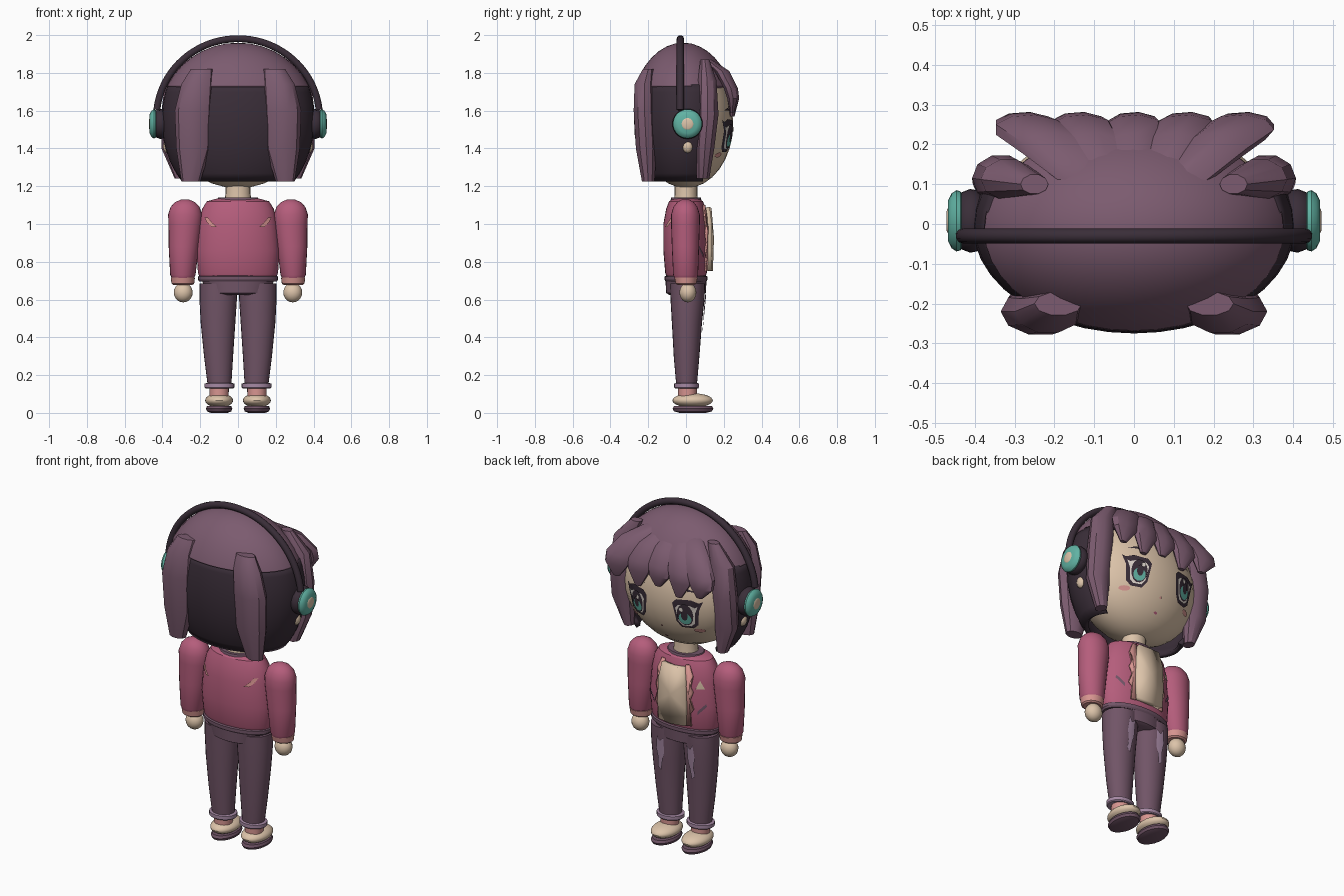
import bpy, bmesh
from math import sin, cos, pi, sqrt, radians
from mathutils import Matrix

if "Cube" in bpy.data.objects:
    bpy.data.objects.remove(bpy.data.objects["Cube"], do_unlink=True)


def material(name, r, g, b):
    m = bpy.data.materials.new(name)
    m.use_nodes = True
    m.diffuse_color = (r, g, b, 1)
    m.node_tree.nodes["Principled BSDF"].inputs["Base Color"].default_value = (r, g, b, 1)
    return m


PLUM = material("plum hair", .2, .105, .16)
DARK = material("dark plum", .042, .027, .04)
PINK = material("jacket pink", .46, .11, .2)
CREAM = material("cream skin", .72, .55, .4)
TEAL = material("teal", .12, .45, .37)
LILAC = material("lilac", .38, .25, .37)
SALMON = material("salmon", .68, .3, .28)
PANTS = material("trouser plum", .165, .09, .135)
WHITE = material("eye white", .75, .68, .62)
SIDES = (("left", 1), ("right", -1))


def finish(bm, name, mat):
    me = bpy.data.meshes.new(name)
    bm.to_mesh(me)
    bm.free()
    me.materials.append(mat)
    ob = bpy.data.objects.new(name, me)
    bpy.context.collection.objects.link(ob)
    return ob


def thicken(ob, amount):
    ob.modifiers.new("thickness", "SOLIDIFY").thickness = amount


def loft(name, rings, mat, n=20, s=1):
    """Skin horizontal ellipses given as (x, y, z, rx, ry)."""
    bm = bmesh.new()
    loops = [[bm.verts.new((s * x + rx * cos(2 * pi * i / n), y + ry * sin(2 * pi * i / n), z))
              for i in range(n)] for x, y, z, rx, ry in rings]
    for a, b in zip(loops, loops[1:]):
        for i in range(n):
            bm.faces.new((a[i], a[i - 1], b[i - 1], b[i]))
    bm.faces.new(loops[0])
    bm.faces.new(loops[-1])
    bmesh.ops.recalc_face_normals(bm, faces=bm.faces)
    return finish(bm, name, mat)


def ball(name, c, r, mat, cuts=(), seg=32):
    """Ellipsoid, trimmed open by planes (point, normal)."""
    bm = bmesh.new()
    bmesh.ops.create_uvsphere(bm, u_segments=seg, v_segments=seg // 2, radius=1)
    bm.transform(Matrix.Translation(c) @ Matrix.Diagonal((*r, 1)))
    for co, no in cuts:
        bmesh.ops.bisect_plane(bm, geom=bm.verts[:] + bm.edges[:] + bm.faces[:],
                               plane_co=co, plane_no=no, clear_outer=True)
    return finish(bm, name, mat)


def on_rings(rings, s=1, side=1):
    """Depth of a lofted surface at (x, z)."""
    def depth(x, z):
        for a, b in zip(rings, rings[1:]):
            if a[2] <= z <= b[2]:
                t = (z - a[2]) / (b[2] - a[2])
                cx, cy, _, rx, ry = [p + (q - p) * t for p, q in zip(a, b)]
                return cy + side * ry * sqrt(max(0, 1 - ((x - s * cx) / rx) ** 2))
        return 0
    return depth


def on_face(x, z):
    return .25 * sqrt(max(0, 1 - (x / .37) ** 2 - ((z - 1.53) / .34) ** 2))


def plate(name, pts, depth, off, mat, side=1):
    """Thin patch that follows a surface, fanned from its centre."""
    bm = bmesh.new()
    put = lambda x, z: bm.verts.new((x, depth(x, z) + side * off, z))
    hub = put(sum(p[0] for p in pts) / len(pts), sum(p[1] for p in pts) / len(pts))
    rim = [put(*p) for p in pts]
    for i in range(len(rim)):
        f = bm.faces.new((hub, rim[i - 1], rim[i]))
        f.normal_update()
        if f.normal.y * side < 0:
            f.normal_flip()
    return finish(bm, name, mat)


def oval(cx, cz, rx, rz, n=14):
    return [(cx + rx * cos(2 * pi * i / n), cz + rz * sin(2 * pi * i / n)) for i in range(n)]


# Head and hair mass
ball("head", (0, 0, 1.53), (.37, .25, .34), CREAM)
thicken(ball("hair_top", (0, -.015, 1.55), (.42, .283, .41), PLUM, [((0, 0, 1.73), (0, 0, -1))], 40), .03)
thicken(ball("hair_back", (0, -.005, 1.55), (.405, .27, .48), DARK,
             [((0, 0, 1.74), (0, 0, 1)), ((0, 0, 1.225), (0, 0, -1)), ((0, .09, 0), (0, 1, 0))], 40), .025)

# Chunky locks
back_lock = [(.19, -.2, 1.82, .06, .03), (.215, -.22, 1.74, .085, .055), (.235, -.22, 1.6, .1, .06),
             (.235, -.21, 1.4, .092, .058), (.25, -.2, 1.225, .05, .035)]
side_lock = [(.25, .1, 1.87, .035, .025), (.315, .112, 1.76, .07, .052), (.335, .115, 1.58, .072, .06),
             (.335, .1, 1.4, .07, .052), (.305, .09, 1.24, .03, .035)]
for word, s in SIDES:
    loft(word + "_back_lock", back_lock, PLUM, 10, s)
    loft(word + "_side_lock", side_lock, PLUM, 10, s)
bangs = ((-.27, .09, 1.62), (-.135, .085, 1.59), (0, .08, 1.62), (.13, .085, 1.59), (.27, .09, 1.61))
for i, (x, w, tip) in enumerate(bangs):
    loft("fringe_lock_%d" % (i + 1),
         [(x * .45, .105, 1.875, w * .6, .025), (x * .75, .19, 1.81, w * .9, .04),
          (x * .97, .237, 1.72, w, .038), (x * 1.02, .25, 1.665, w * .85, .032),
          (x + .01, .245, tip - .02, .02, .012)], PLUM, 9)

# Headphones and ears
curve = bpy.data.curves.new("headband", "CURVE")
curve.dimensions = "3D"
curve.bevel_depth = .019
curve.bevel_resolution = 3
curve.use_fill_caps = True
spline = curve.splines.new("POLY")
spline.points.add(40)
for i, p in enumerate(spline.points):
    a = radians(6 + 168 * i / 40)
    p.co = (.432 * cos(a), -.03, 1.56 + .421 * sin(a), 1)
curve.materials.append(DARK)
bpy.context.collection.objects.link(bpy.data.objects.new("headband", curve))


def disc(name, s, x0, x1, r, mat):
    t = x1 - x0
    ob = loft(name, [(0, 0, 0, r * .8, r * .8), (0, 0, t * .2, r * .96, r * .96), (0, 0, t * .45, r, r),
                     (0, 0, t * .75, r * .9, r * .9), (0, 0, t, r * .65, r * .65)], mat, 28)
    ob.rotation_euler = (0, s * pi / 2, 0)
    ob.location = (s * x0, .008, 1.53)


for word, s in SIDES:
    disc(word + "_ear_cushion", s, .38, .45, .08, DARK)
    disc(word + "_ear_cup", s, .428, .468, .077, TEAL)
    disc(word + "_ear_cup_centre", s, .455, .471, .037, CREAM)
    ball(word + "_ear_lobe", (s * .375, .008, 1.41), (.022, .028, .034), CREAM, seg=16)

# Face
for word, s in SIDES:
    eye = [(-.072, .06), (-.05, .085), (.03, .09), (.07, .075), (.09, .085), (.07, .03), (.058, -.06),
           (.03, -.085), (-.03, -.085), (-.055, -.05)]
    cx, cz = .155, 1.465
    at = lambda pts: [(s * (cx + x), cz + z) for x, z in pts]
    plate(word + "_eye_outline", at(eye), on_face, .005, DARK)
    plate(word + "_eye_white", at([(x * .74, z * .74 - .008) for x, z in eye]), on_face, .008, WHITE)
    plate(word + "_iris_rim", at(oval(0, 0, .044, .066)), on_face, .011, DARK)
    plate(word + "_iris", at(oval(0, -.022, .034, .036)), on_face, .014, TEAL)
    plate(word + "_pupil", at(oval(0, 0, .018, .032)), on_face, .017, DARK)
    plate(word + "_eye_glint", at(oval(-.015, .035, .012, .014, 8)), on_face, .019, WHITE)
    plate(word + "_brow", at([(-.06, .125), (.01, .15), (.06, .135), (.01, .137)]), on_face, .005, DARK)
    plate(word + "_blush", oval(s * .21, 1.365, .028, .013), on_face, .005, SALMON)
plate("nose", oval(0, 1.36, .007, .007, 8), on_face, .005, SALMON)
plate("mouth", oval(0, 1.285, .012, .006, 8), on_face, .005, PINK)

# Torso and jacket
torso = [(0, 0, .715, .2, .1), (0, 0, .74, .212, .11), (0, -.002, .86, .22, .118), (0, -.002, 1, .207, .118),
         (0, 0, 1.08, .19, .105), (0, 0, 1.12, .165, .09), (0, 0, 1.135, .11, .07)]
loft("jacket", torso, PINK, 32)
loft("neck", [(0, 0, 1.1, .075, .065), (0, 0, 1.16, .066, .06), (0, 0, 1.24, .066, .06)], CREAM)
loft("collar", [(0, 0, 1.115, .12, .085), (0, 0, 1.14, .105, .078), (0, 0, 1.14, .08, .068)], PANTS)
chest, spine = on_rings(torso), on_rings(torso, 1, -1)
thicken(plate("shirt_front", [(-.085, .755), (0, .75), (.085, .755), (.09, .86), (.085, 1), (.07, 1.09),
                              (0, 1.085), (-.07, 1.09), (-.085, 1), (-.09, .86)], chest, .032, CREAM), .04)
for word, s in SIDES:
    edge = [(.08, .75), (.11, .75), (.105, .82), (.125, .85), (.106, .9), (.122, .95), (.102, 1),
            (.115, 1.04), (.09, 1.1), (.07, 1.1), (.08, 1)]
    thicken(plate(word + "_frayed_edge", [(s * x, z) for x, z in edge], chest, .013, SALMON), .009)
    plate(word + "_jacket_slash", [(s * .14, .82), (s * .185, .87), (s * .18, .885), (s * .14, .84)],
          chest, .006, PANTS)
    plate(word + "_back_slash", [(s * .113, .985), (s * .14, .985), (s * .165, 1.01), (s * .177, 1.035),
                                 (s * .158, 1.033), (s * .14, 1.01)], spine, .009, SALMON, -1)
plate("chest_badge", [(-.13, .97), (-.175, .97), (-.15, 1.02)], chest, .008, CREAM)

# Arms
sleeve = [(.292, -.002, .715, .058, .06), (.292, -.002, .73, .067, .066), (.287, -.003, .88, .08, .072),
          (.28, -.003, 1.0, .088, .076), (.28, -.003, 1.05, .09, .076), (.28, -.003, 1.09, .077, .064),
          (.28, -.003, 1.115, .054, .045), (.28, -.003, 1.13, .02, .018)]
for word, s in SIDES:
    loft(word + "_sleeve", sleeve, PINK, 24, s)
    loft(word + "_cuff", [(.292, 0, .678, .052, .045), (.292, 0, .685, .06, .055),
                          (.292, 0, .718, .064, .062)], SALMON, 24, s)
    ball(word + "_hand", (s * .29, .01, .637), (.05, .045, .052), CREAM, seg=20)

# Trousers, socks and shoes
loft("waistband", [(0, 0, .695, .205, .107), (0, 0, .705, .212, .114), (0, 0, .722, .212, .114),
                   (0, 0, .728, .2, .1)], PANTS, 32)
loft("hips", [(0, 0, .625, .1, .09), (0, 0, .635, .165, .106), (0, 0, .7, .19, .108)], PANTS, 28)
leg = [(.098, .003, .15, .063, .055), (.103, .003, .3, .077, .068), (.106, .005, .48, .092, .08),
       (.105, .008, .6, .099, .09), (.104, .008, .685, .1, .093)]
for word, s in SIDES:
    loft(word + "_trouser_leg", leg, PANTS, 24, s)
    shin = on_rings(leg, s)
    tear = [(.075, .63), (.1, .61), (.115, .64), (.125, .56), (.115, .5), (.122, .45), (.1, .43),
            (.088, .5), (.078, .53)]
    plate(word + "_trouser_tear", [(s * x, z) for x, z in tear], shin, .007, LILAC)
    loft(word + "_turn_up", [(.098, .003, .13, .074, .062), (.098, .003, .135, .079, .066),
                             (.098, .003, .155, .079, .066), (.098, .003, .16, .06, .05)], LILAC, 24, s)
    loft(word + "_sock", [(.1, .008, .08, .05, .05), (.1, .008, .14, .052, .05)], SALMON, 20, s)
    ball(word + "_shoe", (s * .1, .035, .066), (.074, .107, .038), CREAM, seg=28)
    loft(word + "_sole", [(.1, .037, 0, .045, .07), (.1, .037, .008, .064, .1), (.1, .037, .022, .07, .108),
                          (.1, .037, .036, .064, .1)], PANTS, 24, s)

# Smooth shading with crisp creases
for ob in bpy.context.collection.objects:
    ob.select_set(ob.type == "MESH")
    if ob.type == "MESH":
        bpy.context.view_layer.objects.active = ob
bpy.ops.object.shade_smooth_by_angle(angle=radians(32))
